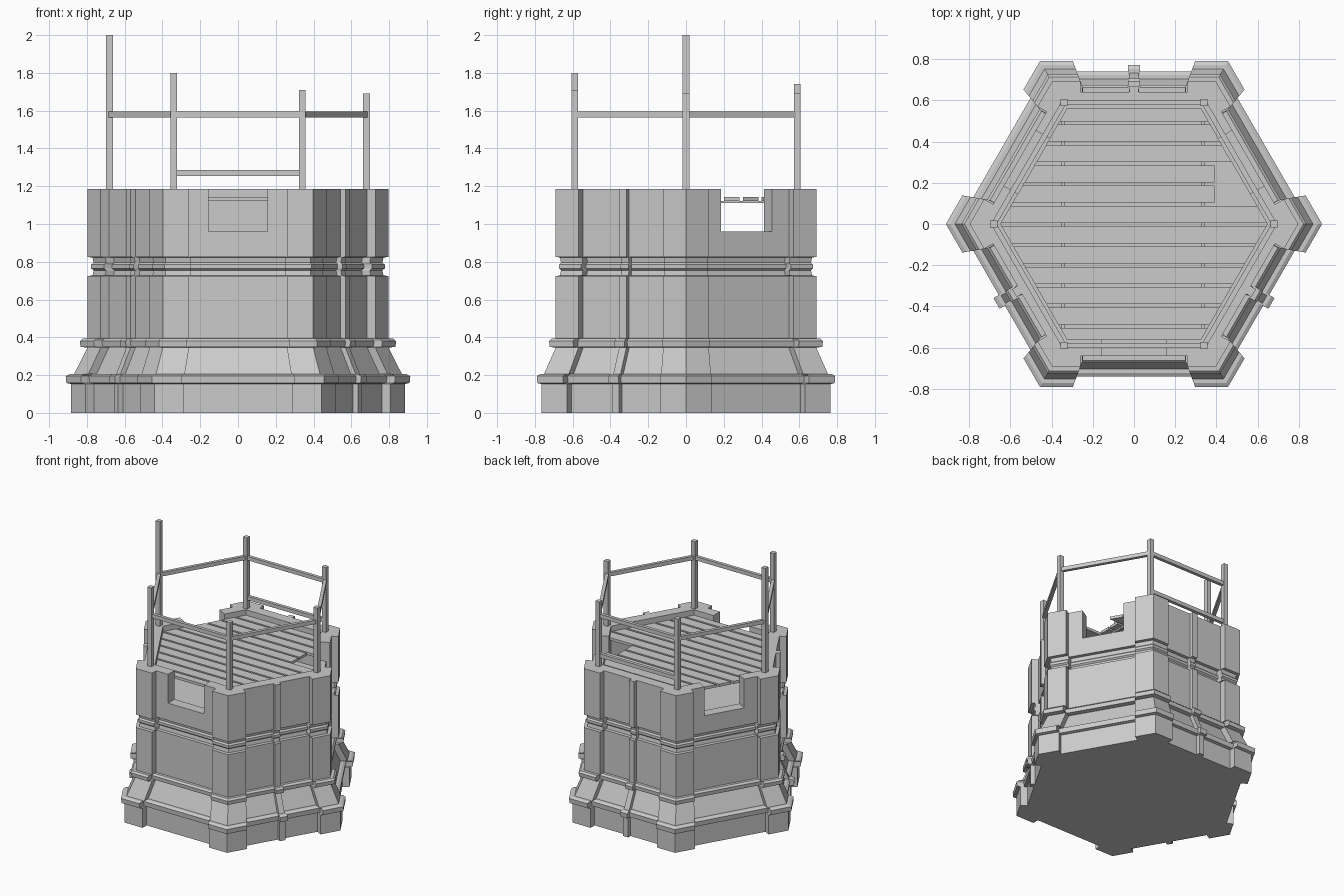
import bpy, bmesh
from math import sin, cos, tan, radians, sqrt
from mathutils import Matrix, Vector

if "Cube" in bpy.data.objects:
    bpy.data.objects.remove(bpy.data.objects["Cube"])

C30 = cos(radians(30))
INNER = 0.56                    # apothem of the deck opening


def finish(name, bm):
    bmesh.ops.recalc_face_normals(bm, faces=bm.faces)
    me = bpy.data.meshes.new(name)
    bm.to_mesh(me)
    bm.free()
    ob = bpy.data.objects.new(name, me)
    bpy.context.collection.objects.link(ob)
    return ob


def box(name, center, size, angle=0):
    bm = bmesh.new()
    bmesh.ops.create_cube(bm, size=1, matrix=Matrix.Translation(center)
                          @ Matrix.Rotation(radians(angle), 4, 'Z') @ Matrix.Diagonal((*size, 1)))
    return finish(name, bm)


def prism(name, pts, z0, z1):
    bm = bmesh.new()
    f = bm.faces.new([bm.verts.new((x, y, z0)) for x, y in pts])
    r = bmesh.ops.extrude_face_region(bm, geom=[f])
    bmesh.ops.translate(bm, vec=(0, 0, z1 - z0),
                        verts=[v for v in r['geom'] if isinstance(v, bmesh.types.BMVert)])
    return finish(name, bm)


def side_point(k, t, d):
    # t along side k, d outward from the axis
    a = radians(30 + 60 * k)
    return d * cos(a) - t * sin(a), d * sin(a) + t * cos(a)


def section(a, strip):
    # hexagon outline with corner pilasters and a slim strip on every other side
    pts = []
    for k in range(6):
        e, w = 0.325 * a / C30, a - 0.05
        half = [(-e, a), (-e, w)]
        if k % 2:
            half += [(-strip, w), (-strip, w + 0.03)]
        pts += [side_point(k, t, d) for t, d in half]
        pts += [side_point(k, -t, d) for t, d in reversed(half)]
        pts.append(side_point(k, a / C30 / 2, a))
    return pts


# Tower body: outline lofted through the moulding profile (apothem, z, strip half width)
profile = [(.765, 0, .022), (.765, .153, .022), (.787, .158, .03), (.79, .195, .03), (.772, .205, .03),
           (.752, .205, .022), (.69, .345, .022), (.722, .35, .03), (.725, .38, .03), (.712, .393, .03),
           (.69, .393, .022), (.69, .725, .022), (.667, .727, .022), (.662, .755, .022), (.673, .765, .025),
           (.673, .785, .025), (.662, .795, .022), (.667, .823, .022), (.69, .825, .022), (.69, 1.185, .022)]
bm = bmesh.new()
rings = [[bm.verts.new((x, y, z)) for x, y in section(a, s)] for a, z, s in profile]
for lo, hi in zip(rings, rings[1:]):
    n = len(lo)
    for i in range(n):
        bm.faces.new((lo[i], lo[(i + 1) % n], hi[(i + 1) % n], hi[i]))
bm.faces.new(rings[0][::-1])
bm.faces.new(rings[-1])
body = finish("tower_body", bm)


def cut(target, cutter):
    m = target.modifiers.new("cut", 'BOOLEAN')
    m.operation, m.solver, m.object = 'DIFFERENCE', 'EXACT', cutter
    bpy.context.view_layer.objects.active = target
    bpy.ops.object.modifier_apply(modifier=m.name)
    bpy.data.objects.remove(cutter)


# Hollow top and three parapet openings
R = INNER / C30
cut(body, prism("well_cutter", [(R * cos(radians(60 * k)), R * sin(radians(60 * k))) for k in range(6)], 0.9, 1.4))
for k in (0, 2, 4):
    x, y = side_point(k, 0, 0.65)
    cut(body, box("notch_cutter", (x, y, 1.16), (0.3, 0.31, 0.4), 30 + 60 * k))

# Deck planks clipped to the hexagon, two of them broken short
pitch, gap = 0.0985, 0.008
for i in range(12):
    y0 = max(-INNER, -0.594 + i * pitch + gap)
    y1 = min(INNER, -0.594 + (i + 1) * pitch - gap)
    w0, w1 = (R - abs(y) / tan(radians(60)) for y in (y0, y1))
    r0, r1 = (0.39, 0.39) if i in (7, 8) else (w0, w1)
    prism("deck_plank", [(-w0, y0), (r0, y0), (r1, y1), (-w1, y1)], 1.122, 1.143)
for x in (-0.345, 0.335):
    box("deck_joist", (x, 0, 1.116), (0.02, 1.04, 0.012))

# Railing posts (uneven heights) and rails
heights = [1.69, 1.69, 1.74, 2.0, 1.8, 1.71]
posts = [Vector((0.68 * cos(radians(60 * k)), 0.68 * sin(radians(60 * k)), 0)) for k in range(6)]
for p, h in zip(posts, heights):
    box("railing_post", (p.x, p.y, (h + 1.16) / 2), (0.035, 0.035, h - 1.16))


def rail(name, k, z):
    c = (posts[k] + posts[(k + 1) % 6]) / 2
    box(name, (c.x, c.y, z), (0.025, 0.67, 0.03), 30 + 60 * k)


for k in range(6):
    rail("top_rail", k, 1.58)
rail("lower_rail", 1, 1.27)
